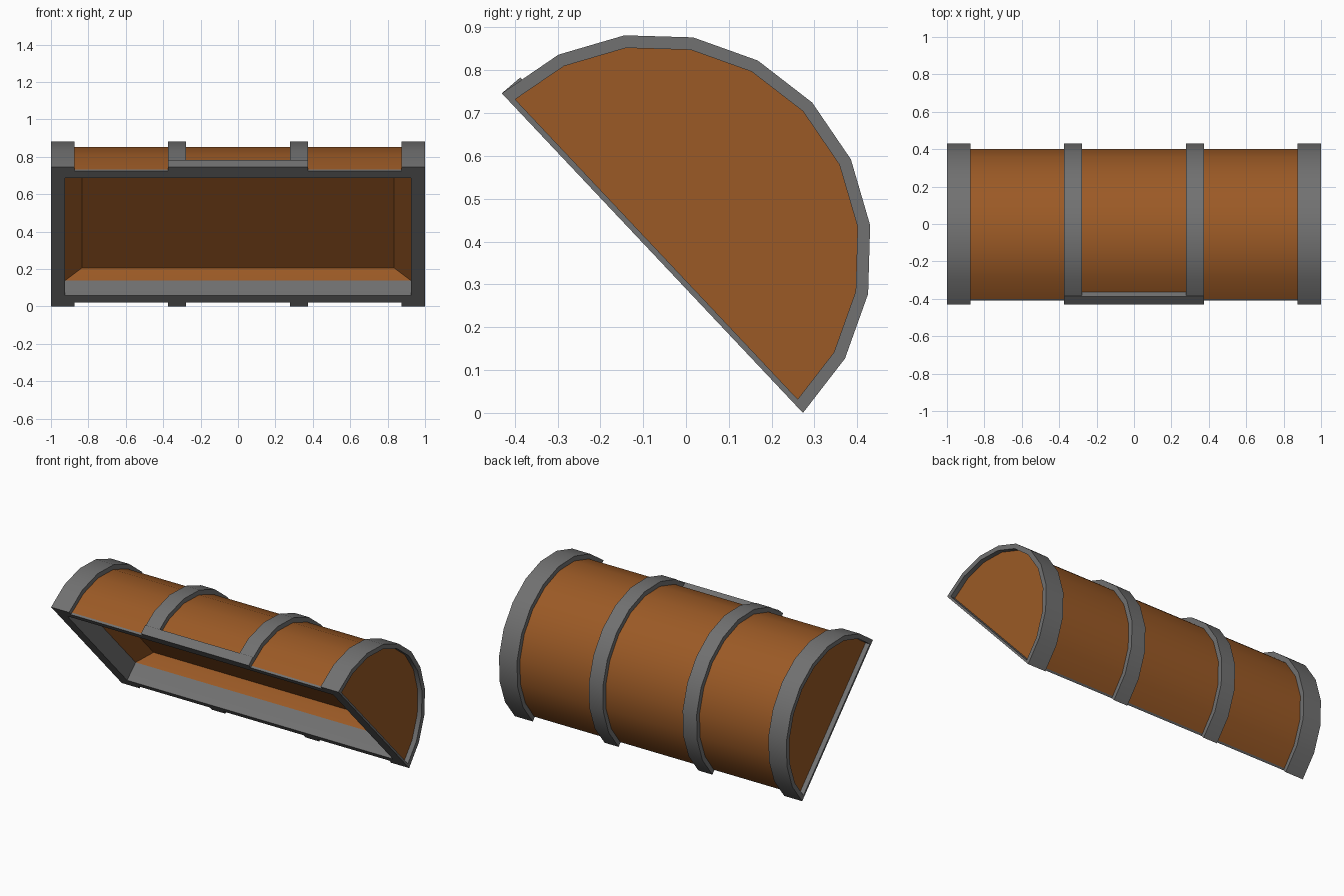
import bpy, bmesh, math

if "Cube" in bpy.data.objects:
    bpy.data.objects.remove(bpy.data.objects["Cube"])

# Tilted lid frame: u runs along the open face (towards the front), n into the dome
T0 = math.radians(133.3)
CY, CZ = -0.0785, 0.373
R_BAND, R_WOOD, R_OPEN = 0.5126, 0.483, 0.433
LIP = 0.013
SEG = 10


def P(x, u, n):
    return (x, CY + u * math.cos(T0) + n * math.sin(T0),
            CZ + u * math.sin(T0) - n * math.cos(T0))


def arc(r):
    return [(r * math.cos(math.pi * i / SEG), r * math.sin(math.pi * i / SEG))
            for i in range(SEG + 1)]


def material(name, col):
    m = bpy.data.materials.new(name)
    m.diffuse_color = (*col, 1)
    m.use_nodes = True
    m.node_tree.nodes["Principled BSDF"].inputs["Base Color"].default_value = m.diffuse_color
    return m


wood = material("brown wood", (0.33, 0.102, 0.019))
metal = material("grey metal", (0.165, 0.165, 0.165))


def finish(bm, name, mats, recalc=True):
    if recalc:
        bmesh.ops.recalc_face_normals(bm, faces=bm.faces[:])
    me = bpy.data.meshes.new(name)
    bm.to_mesh(me)
    bm.free()
    ob = bpy.data.objects.new(name, me)
    bpy.context.collection.objects.link(ob)
    for m in mats:
        me.materials.append(m)
    bpy.ops.object.select_all(action='DESELECT')
    ob.select_set(True)
    bpy.context.view_layer.objects.active = ob
    bpy.ops.object.shade_smooth_by_angle(angle=math.radians(30))
    return ob


def prism(name, profile, x0, x1, mat):
    """Extrude a closed (u, n) profile along x."""
    bm = bmesh.new()
    a = [bm.verts.new(P(x0, *p)) for p in profile]
    b = [bm.verts.new(P(x1, *p)) for p in profile]
    k = len(a)
    for i in range(k):
        j = (i + 1) % k
        bm.faces.new((a[i], a[j], b[j], b[i]))
    bm.faces.new(a)
    bm.faces.new(b)
    return finish(bm, name, [mat])


def band(name, x0, x1):
    """Half-ring hoop over the dome."""
    bm = bmesh.new()
    rows = []
    for o, i in zip(arc(R_BAND), arc(R_WOOD)):
        rows.append([bm.verts.new(P(*c)) for c in
                     ((x0, *o), (x1, *o), (x1, *i), (x0, *i))])
    for p, q in zip(rows, rows[1:]):
        for k in range(4):
            m = (k + 1) % 4
            bm.faces.new((p[k], p[m], q[m], q[k]))
    bm.faces.new(rows[0])
    bm.faces.new(rows[-1])
    return finish(bm, name, [metal])


# Wooden dome with recessed end panels (open on the flat side)
bm = bmesh.new()
prof = [(u, max(n, LIP)) for u, n in arc(R_WOOD)]
left = [bm.verts.new(P(-0.97, *p)) for p in prof]
right = [bm.verts.new(P(0.97, *p)) for p in prof]
for i in range(SEG):
    bm.faces.new((left[i], right[i], right[i + 1], left[i + 1]))
bm.faces.new(left[::-1]).normal_flip()
bm.faces.new(right)
bmesh.ops.recalc_face_normals(bm, faces=bm.faces[:])
c = bm.faces[:][SEG]
if c.normal.x > 0:
    bmesh.ops.reverse_faces(bm, faces=bm.faces[:])
finish(bm, "lid_dome", [wood], recalc=False)

# Rim frame and hollow: rectangular loops going from outside lip to cavity floor
# (half length, half width, depth, material of the faces leading to this loop)
loops = [(0.97, 0.47, LIP, 1), (1.0, 0.483, LIP, 1), (1.0, 0.483, 0.0, 1),
         (0.925, R_OPEN, 0.0, 1), (0.925, R_OPEN, 0.117, 1),
         (0.835, 0.418, 0.2, 0)]
bm = bmesh.new()
prev = None
for hx, hu, n, mi in loops:
    cur = [bm.verts.new(P(sx * hx, su * hu, n))
           for sx, su in ((-1, -1), (1, -1), (1, 1), (-1, 1))]
    if prev:
        for i in range(4):
            j = (i + 1) % 4
            f = bm.faces.new((prev[i], cur[i], cur[j], prev[j]))
            f.material_index = mi
    prev = cur
floor = bm.faces.new(prev)
bmesh.ops.recalc_face_normals(bm, faces=bm.faces[:])
floor.normal_update()
if floor.normal.z > 0:
    bmesh.ops.reverse_faces(bm, faces=bm.faces[:])
finish(bm, "rim_and_hollow", [wood, metal], recalc=False)

# Metal hoops, mirrored left and right
for s, side in ((-1, "left"), (1, "right")):
    band(side + "_end_band", *sorted((s * 0.875, s * 1.0)))
    band(side + "_middle_band", *sorted((s * 0.278, s * 0.375)))

# Front plate joining the two middle bands
prism("front_plate", [(R_WOOD, 0), (R_BAND, 0), (0.510, 0.057), (0.47, 0.057), (0.47, 0.01)],
      -0.375, 0.375, metal)
